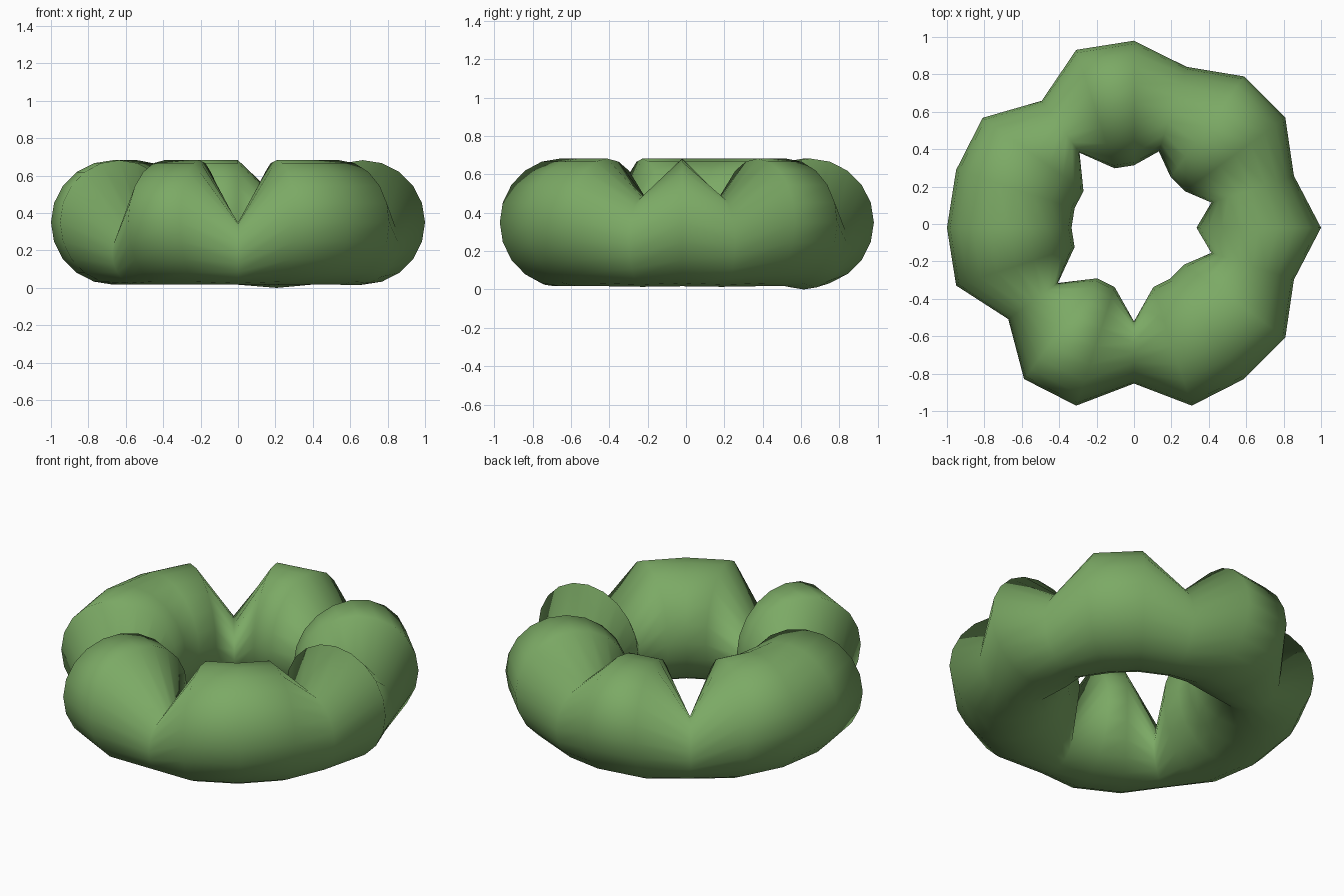
import bpy, bmesh
from math import sin, cos, radians, pi

if "Cube" in bpy.data.objects:
    bpy.data.objects.remove(bpy.data.objects["Cube"])

SEGS, SIDES = 20, 20
MAJOR, MINOR = 0.667, 0.333
CENTRE_Y, CENTRE_Z = -0.02, 0.35

# Pinched cross-sections: angle in degrees -> (tube radius, underside height)
pinched = {18: (0.232, 0.014), 72: (0.238, 0.0), 126: (0.172, 0.017),
           216: (0.164, 0.017), 270: (0.166, 0.017), 342: (0.232, 0.014)}

# Ring body: loops of the tube, joined by quads
bm = bmesh.new()
loops = []
for i in range(SEGS):
    deg = i * 360 // SEGS
    a = radians(deg)
    radius, base = pinched.get(deg, (MINOR, CENTRE_Z - MINOR))
    loop = []
    for j in range(SIDES):
        t = 2 * pi * j / SIDES
        r = MAJOR + radius * cos(t)
        loop.append(bm.verts.new((r * cos(a), r * sin(a) + CENTRE_Y,
                                  base + radius + radius * sin(t))))
    loops.append(loop)
for i in range(SEGS):
    p, q = loops[i], loops[(i + 1) % SEGS]
    for j in range(SIDES):
        k = (j + 1) % SIDES
        bm.faces.new((p[j], q[j], q[k], p[k])).smooth = True
bmesh.ops.recalc_face_normals(bm, faces=bm.faces)
mesh = bpy.data.meshes.new("pinched_ring")
bm.to_mesh(mesh)
bm.free()

# Green material
green = bpy.data.materials.new("green")
green.diffuse_color = (0.2, 0.4, 0.13, 1)
green.use_nodes = True
green.node_tree.nodes["Principled BSDF"].inputs["Base Color"].default_value = green.diffuse_color
mesh.materials.append(green)
ring = bpy.data.objects.new("pinched_ring", mesh)
bpy.context.collection.objects.link(ring)
